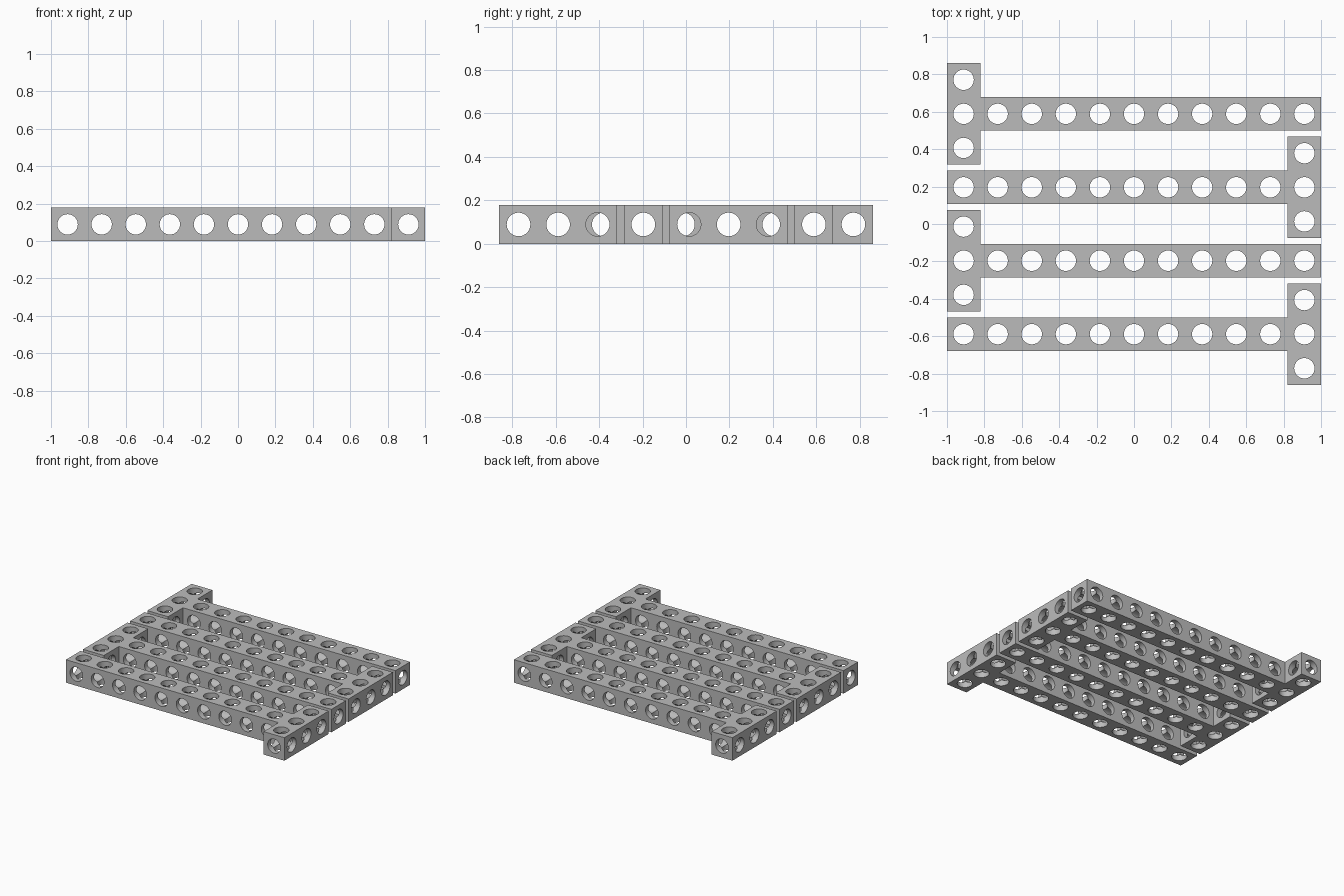
import bpy, bmesh, math
from mathutils import Matrix, Vector

if "Cube" in bpy.data.objects:
    bpy.data.objects.remove(bpy.data.objects["Cube"])

PITCH = 0.1822          # distance between hole centres
W = 0.178               # square beam section
R = 0.0545              # hole radius
N = 11                  # holes along a beam
H = W / 2
X0 = -PITCH * (N - 1) / 2

grey = bpy.data.materials.new("light_grey")
grey.diffuse_color = (0.5, 0.5, 0.5, 1)
grey.use_nodes = True
grey.node_tree.nodes["Principled BSDF"].inputs["Base Color"].default_value = grey.diffuse_color


def add_object(name, bm):
    bmesh.ops.recalc_face_normals(bm, faces=bm.faces[:])
    mesh = bpy.data.meshes.new(name)
    bm.to_mesh(mesh)
    bm.free()
    mesh.materials.append(grey)
    ob = bpy.data.objects.new(name, mesh)
    bpy.context.collection.objects.link(ob)
    return ob


def drill(name, axis, centres, length):
    """Parallel cylinders along one axis, used as a cutter."""
    bm = bmesh.new()
    turn = Vector((0, 0, 1)).rotation_difference(Vector(axis)).to_matrix().to_4x4()
    for c in centres:
        bmesh.ops.create_cone(bm, cap_ends=True, segments=32, radius1=R, radius2=R,
                              depth=length, matrix=Matrix.Translation(c) @ turn)
    ob = add_object(name, bm)
    ob.hide_render = True
    return ob


# T-shaped beam: outline extruded upward
a, b, c = X0 - H, X0 + H, -X0 + H
d = PITCH + H
outline = [(a, -d), (b, -d), (b, -H), (c, -H), (c, H), (b, H), (b, d), (a, d)]
bm = bmesh.new()
face = bm.faces.new([bm.verts.new((x, y, 0)) for x, y in outline])
top = bmesh.ops.extrude_face_region(bm, geom=[face])
bmesh.ops.translate(bm, vec=(0, 0, W),
                    verts=[v for v in top["geom"] if isinstance(v, bmesh.types.BMVert)])
beam = add_object("t_beam_1", bm)

# Holes through every cell in all three directions
row = [Vector((X0 + i * PITCH, 0, H)) for i in range(N)]
ends = [Vector((X0, s * PITCH, H)) for s in (-1, 1)]
cutters = [
    drill("vertical_holes", (0, 0, 1), row + ends, 1),
    drill("cross_holes", (0, 1, 0), row, 1),
    drill("lengthwise_holes", (1, 0, 0), [Vector((0, s * PITCH, H)) for s in (-1, 0, 1)], 3),
]
bpy.context.view_layer.objects.active = beam
beam.select_set(True)
for cutter in cutters:
    mod = beam.modifiers.new(cutter.name, 'BOOLEAN')
    mod.operation = 'DIFFERENCE'
    mod.solver = 'EXACT'
    mod.object = cutter
    bpy.ops.object.modifier_apply(modifier=mod.name)
for cutter in cutters:
    bpy.data.objects.remove(cutter)
bpy.ops.object.select_all(action='DESELECT')
beam.select_set(True)
bpy.ops.object.shade_smooth_by_angle(angle=math.radians(30))

# Four interlocking beams, alternately turned end for end
for i in range(4):
    ob = beam if i == 0 else beam.copy()
    if i:
        ob.name = f"t_beam_{i + 1}"
        bpy.context.collection.objects.link(ob)
    ob.location.y = 0.589 - i * 0.3927
    ob.rotation_euler.z = math.pi * (i % 2)
